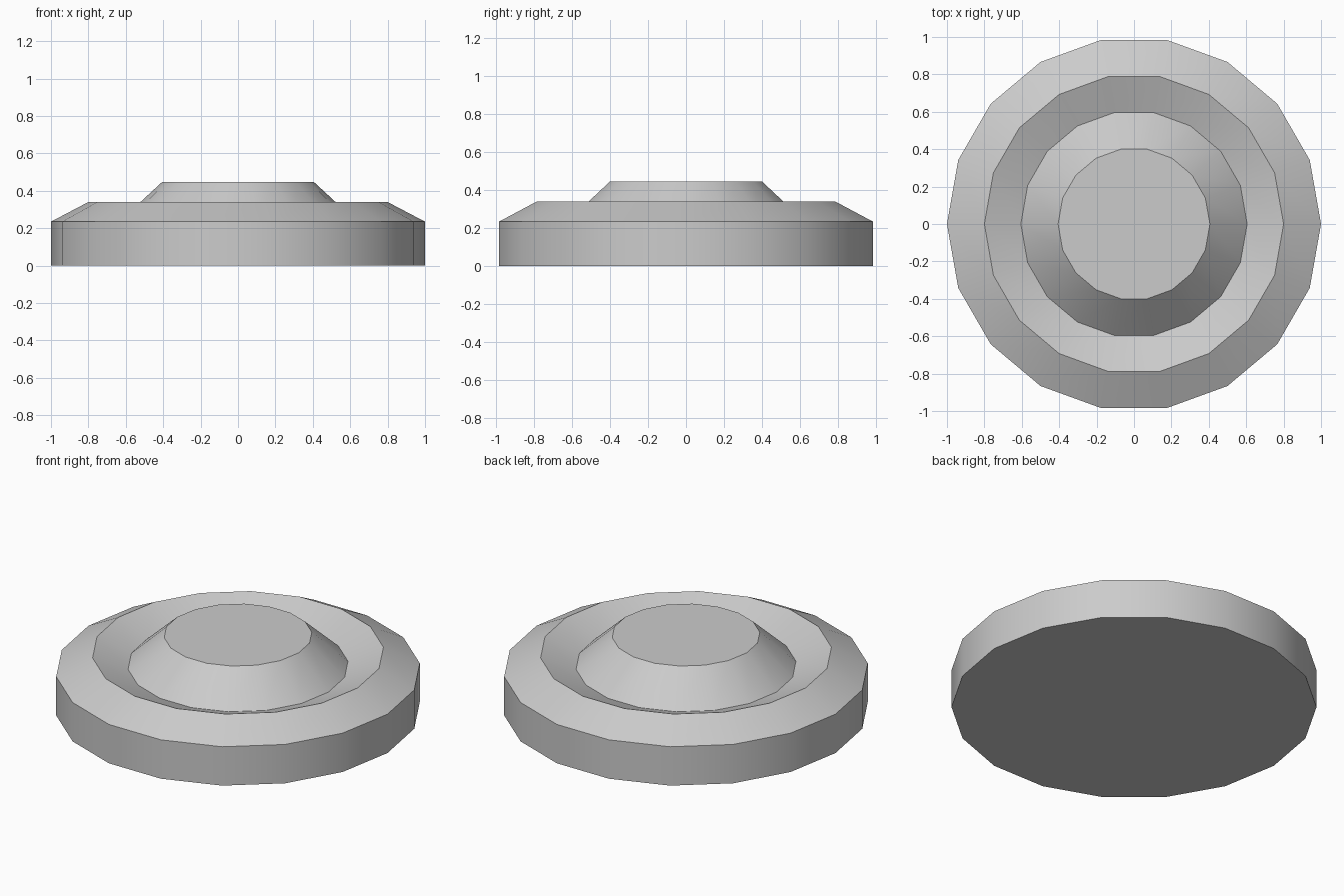
import bpy, bmesh, math

if "Cube" in bpy.data.objects:
    bpy.data.objects.remove(bpy.data.objects["Cube"])

SIDES = 18
# Half cross-section (radius, height): wall, outer bevel, groove, raised hub
PROFILE = [(1.0, 0.0), (1.0, 0.235), (0.8, 0.34), (0.605, 0.263), (0.406, 0.447)]

# Turned disc
bm = bmesh.new()
rings = []
for r, z in PROFILE:
    rings.append([bm.verts.new((r * math.cos(2 * math.pi * i / SIDES),
                                r * math.sin(2 * math.pi * i / SIDES), z))
                  for i in range(SIDES)])
for low, high in zip(rings, rings[1:]):
    for i in range(SIDES):
        j = (i + 1) % SIDES
        bm.faces.new((low[i], low[j], high[j], high[i]))

# Flat base and hub top
bm.faces.new(rings[0][::-1])
bm.faces.new(rings[-1])

mesh = bpy.data.meshes.new("round_disc")
bm.to_mesh(mesh)
bm.free()
disc = bpy.data.objects.new("round_disc", mesh)
bpy.context.collection.objects.link(disc)

# Smooth around the turn, sharp between the profile bands
bpy.context.view_layer.objects.active = disc
disc.select_set(True)
bpy.ops.object.shade_smooth_by_angle(angle=math.radians(30))
